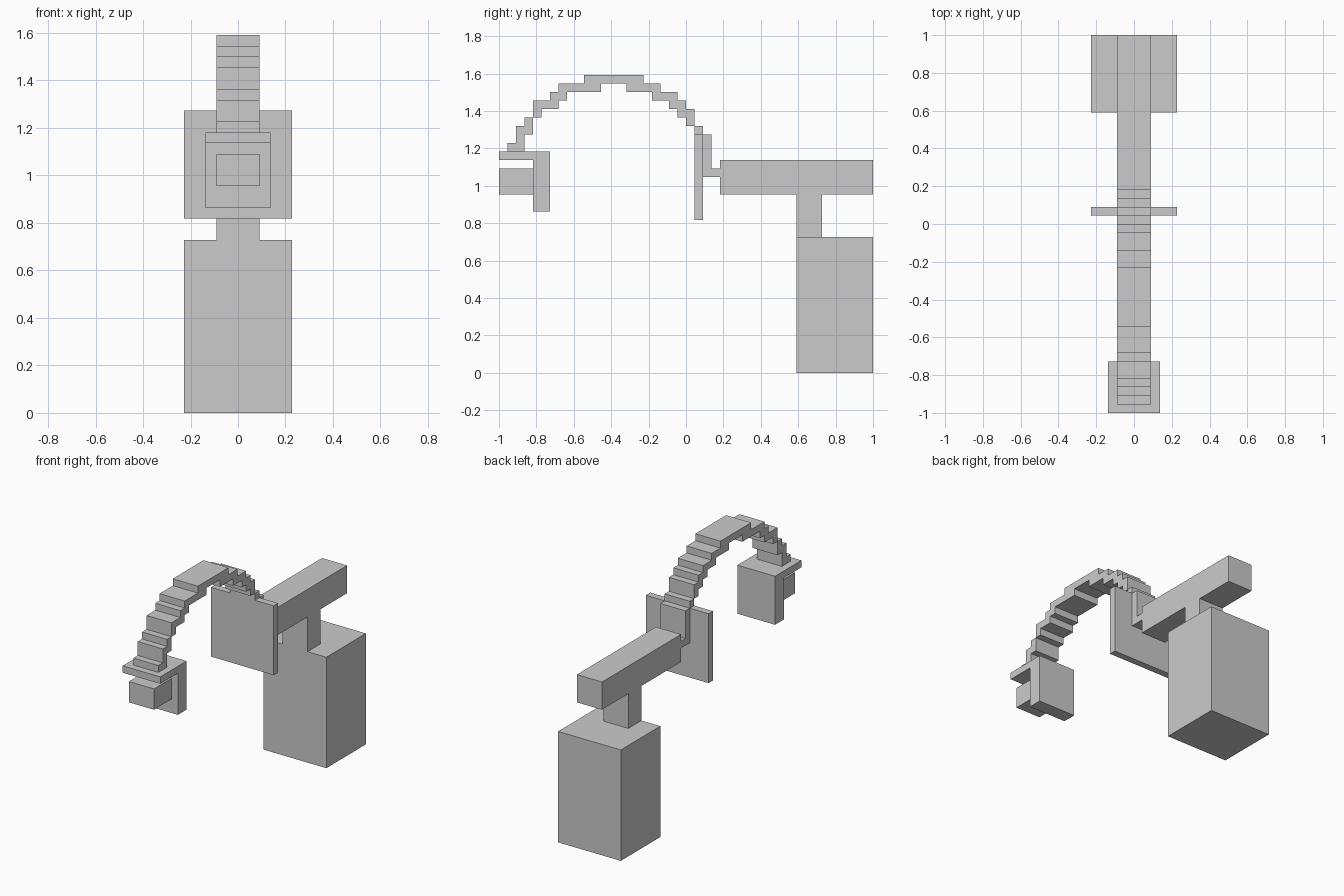
import bpy, bmesh

if "Cube" in bpy.data.objects:
    bpy.data.objects.remove(bpy.data.objects["Cube"])

U = 1 / 22  # one block of the stepped model


def extrude_profile(name, half_width, outline):
    """Extrude a (y, z) outline symmetrically along x, in block units."""
    bm = bmesh.new()
    face = bm.faces.new([bm.verts.new((-half_width * U, y * U, z * U)) for y, z in outline])
    result = bmesh.ops.extrude_face_region(bm, geom=[face])
    verts = [g for g in result["geom"] if isinstance(g, bmesh.types.BMVert)]
    bmesh.ops.translate(bm, verts=verts, vec=(2 * half_width * U, 0, 0))
    bmesh.ops.recalc_face_normals(bm, faces=bm.faces)
    mesh = bpy.data.meshes.new(name)
    bm.to_mesh(mesh)
    bm.free()
    obj = bpy.data.objects.new(name, mesh)
    bpy.context.collection.objects.link(obj)
    return obj


def box(name, half_width, y0, y1, z0, z1):
    return extrude_profile(name, half_width, [(y0, z0), (y1, z0), (y1, z1), (y0, z1)])


def stairs(start, steps):
    """Turn (height, end) steps into a staircase polyline."""
    points = []
    for z, end in steps:
        points += [(start, z), (end, z)]
        start = end
    return points


# Rear pedestal, with post and beam as one T-shaped arm
box("pedestal", 5, 13, 22, 0, 16)
extrude_profile("support_arm", 2, [(13, 16), (16, 16), (16, 21), (22, 21),
                                   (22, 25), (4, 25), (4, 21), (13, 21)])

# Upright plate in front of the beam
box("upright_plate", 5, 1, 2, 18, 28)

# Stepped arch, ending in a small bracket that meets the beam
upper = stairs(-21, [(27, -20), (29, -19), (30, -18), (32, -16), (33, -15), (34, -12),
                     (35, -5), (34, -3), (33, -1), (32, 0), (31, 1), (29, 2),
                     (28, 3), (24, 4)])
lower = stairs(-21, [(26, -19), (28, -18), (30, -17), (31, -15), (32, -14), (33, -10),
                     (34, -7), (33, -4), (32, -2), (31, -1), (30, 0), (29, 1),
                     (28, 2), (23, 4)])
extrude_profile("stepped_arch", 2, upper + lower[::-1])

# L-shaped head with a block on its front face
extrude_profile("head_bracket", 3, [(-22, 25), (-18, 25), (-18, 19), (-16, 19),
                                    (-16, 26), (-22, 26)])
box("head_block", 2, -22, -18, 21, 24)
